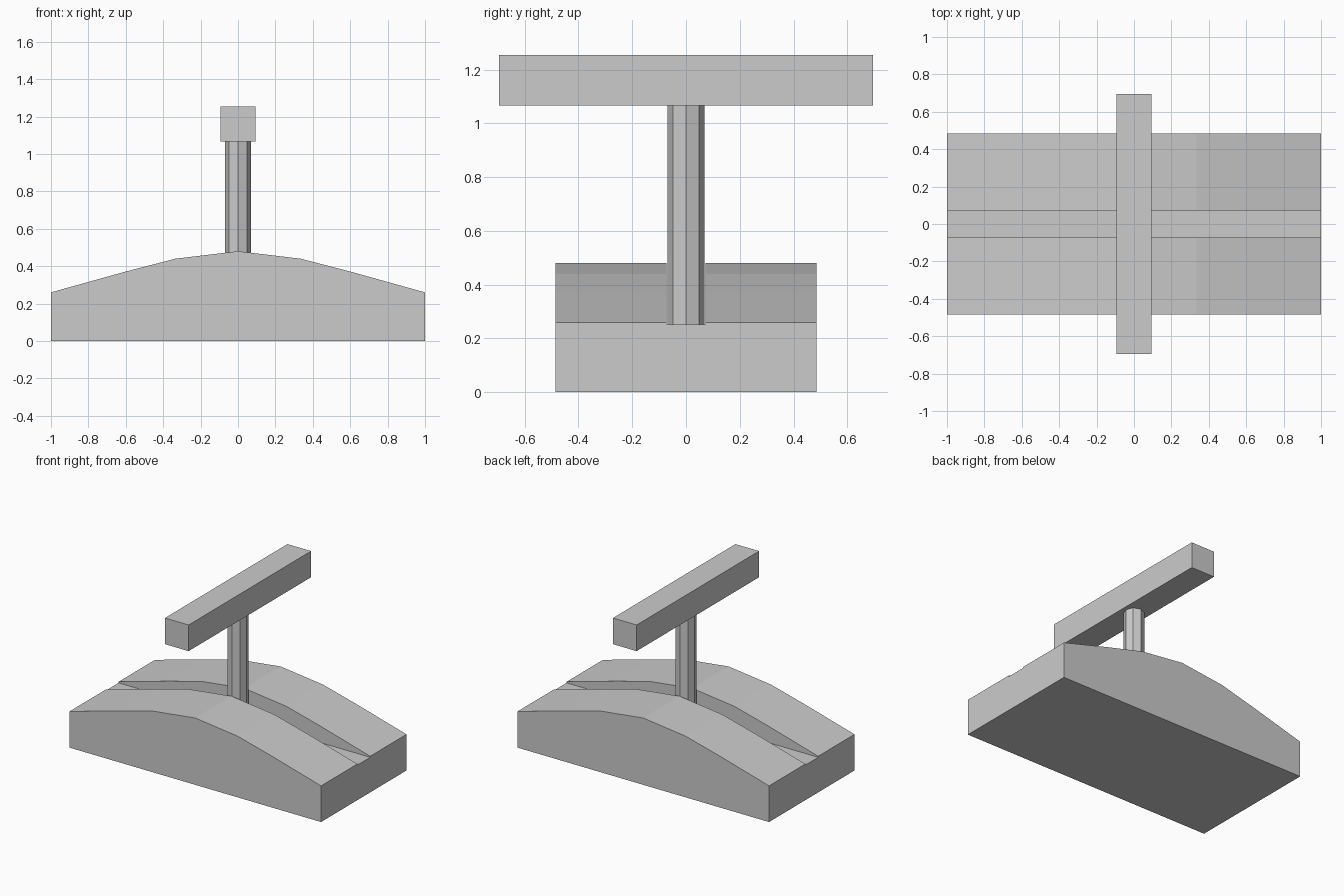
import bpy, bmesh

if "Cube" in bpy.data.objects:
    bpy.data.objects.remove(bpy.data.objects["Cube"])


def box(name, x, y, z0, z1):
    # box centred on x and y, given half widths and z range
    bpy.ops.mesh.primitive_cube_add(size=1, location=(0, 0, (z0 + z1) / 2))
    ob = bpy.context.object
    ob.name = name
    ob.scale = (2 * x, 2 * y, z1 - z0)
    bpy.ops.object.transform_apply(location=False, rotation=False, scale=True)
    return ob


# arched base: mirrored side profile extruded along y
half = [(1, 0), (1, 0.26), (0.605, 0.37), (0.335, 0.44)]
profile = half + [(0, 0.48)] + [(-x, z) for x, z in reversed(half)]
depth = 0.485
bm = bmesh.new()
face = bm.faces.new([bm.verts.new((x, -depth, z)) for x, z in profile])
ext = bmesh.ops.extrude_face_region(bm, geom=[face])
for v in ext["geom"]:
    if isinstance(v, bmesh.types.BMVert):
        v.co.y = depth
bmesh.ops.recalc_face_normals(bm, faces=bm.faces)
mesh = bpy.data.meshes.new("base")
bm.to_mesh(mesh)
bm.free()
base = bpy.data.objects.new("base", mesh)
bpy.context.collection.objects.link(base)

# slot along the base
cutter = box("slot_cutter", 1.2, 0.073, 0.252, 0.8)
cutter.hide_render = True
mod = base.modifiers.new("slot", "BOOLEAN")
mod.operation = "DIFFERENCE"
mod.solver = "EXACT"
mod.object = cutter
bpy.context.view_layer.objects.active = base
bpy.ops.object.modifier_apply(modifier=mod.name)
bpy.data.objects.remove(cutter)

# eight-sided post standing in the slot
z0, z1 = 0.252, 1.066
bpy.ops.mesh.primitive_cylinder_add(vertices=8, radius=0.069, depth=z1 - z0,
                                    location=(0, 0, (z0 + z1) / 2))
bpy.context.object.name = "post"

# crossbar handle
box("handle", 0.094, 0.695, 1.066, 1.254)
